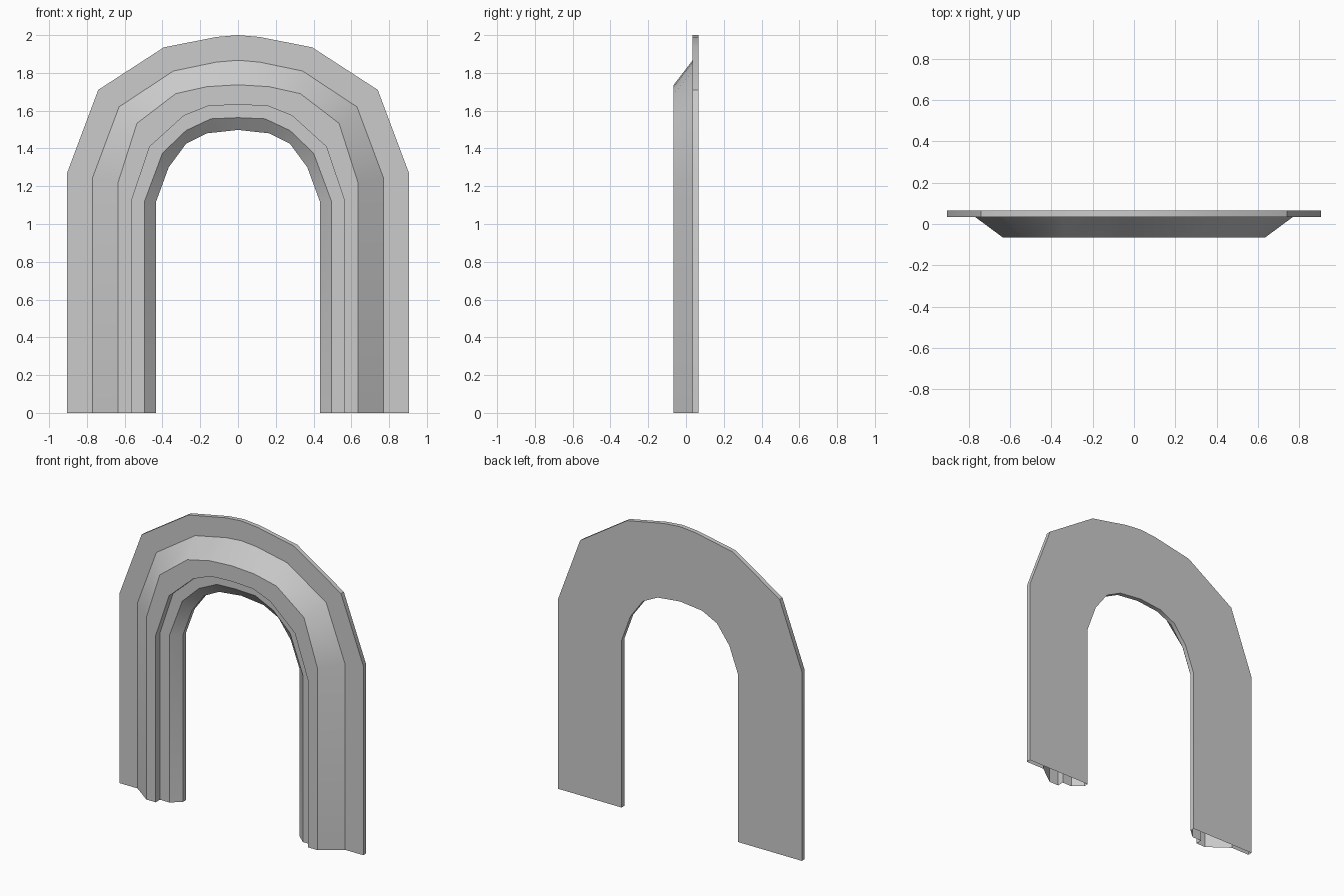
import bpy, bmesh, math

if "Cube" in bpy.data.objects:
    bpy.data.objects.remove(bpy.data.objects["Cube"])

# Half-arch contours (x, z) from spring line to crown, outermost to innermost
CONTOURS = {
    "A": [(.905, 1.27), (.74, 1.71), (.393, 1.935), (.115, 1.99), (0, 2.0)],
    "B": [(.77, 1.245), (.63, 1.62), (.342, 1.81), (.115, 1.857), (0, 1.867)],
    "C": [(.635, 1.22), (.535, 1.533), (.33, 1.69), (.165, 1.727), (0, 1.737)],
    "D": [(.565, 1.12), (.467, 1.41), (.287, 1.573), (.157, 1.625), (0, 1.632)],
    "E": [(.495, 1.12), (.40, 1.375), (.275, 1.495), (.143, 1.557), (0, 1.563)],
    "F": [(.433, 1.12), (.367, 1.30), (.275, 1.425), (.165, 1.48), (0, 1.498)],
}
# Moulding section: contour and depth y, running round the section
SECTION = [("A", .065), ("A", .035), ("B", .035), ("C", -.065), ("D", -.065),
           ("D", -.02), ("E", -.02), ("F", .035), ("F", .065)]


def full_path(half):
    right = [(half[0][0], 0)] + half
    return right + [(-x, z) for x, z in reversed(right[:-1])]


# Arch moulding: join the contours into a shell with open feet
bm = bmesh.new()
rows = [[bm.verts.new((x, y, z)) for x, z in full_path(CONTOURS[k])]
        for k, y in SECTION]
for a, b in zip(rows, rows[1:] + rows[:1]):
    for i in range(len(a) - 1):
        bm.faces.new((a[i], a[i + 1], b[i + 1], b[i]))
bmesh.ops.recalc_face_normals(bm, faces=bm.faces)
mesh = bpy.data.meshes.new("arch_moulding")
bm.to_mesh(mesh)
bm.free()
arch = bpy.data.objects.new("arch_moulding", mesh)
bpy.context.collection.objects.link(arch)

# Smooth along the curve, crisp across the steps
bpy.context.view_layer.objects.active = arch
arch.select_set(True)
bpy.ops.object.shade_smooth_by_angle(angle=math.radians(33))
